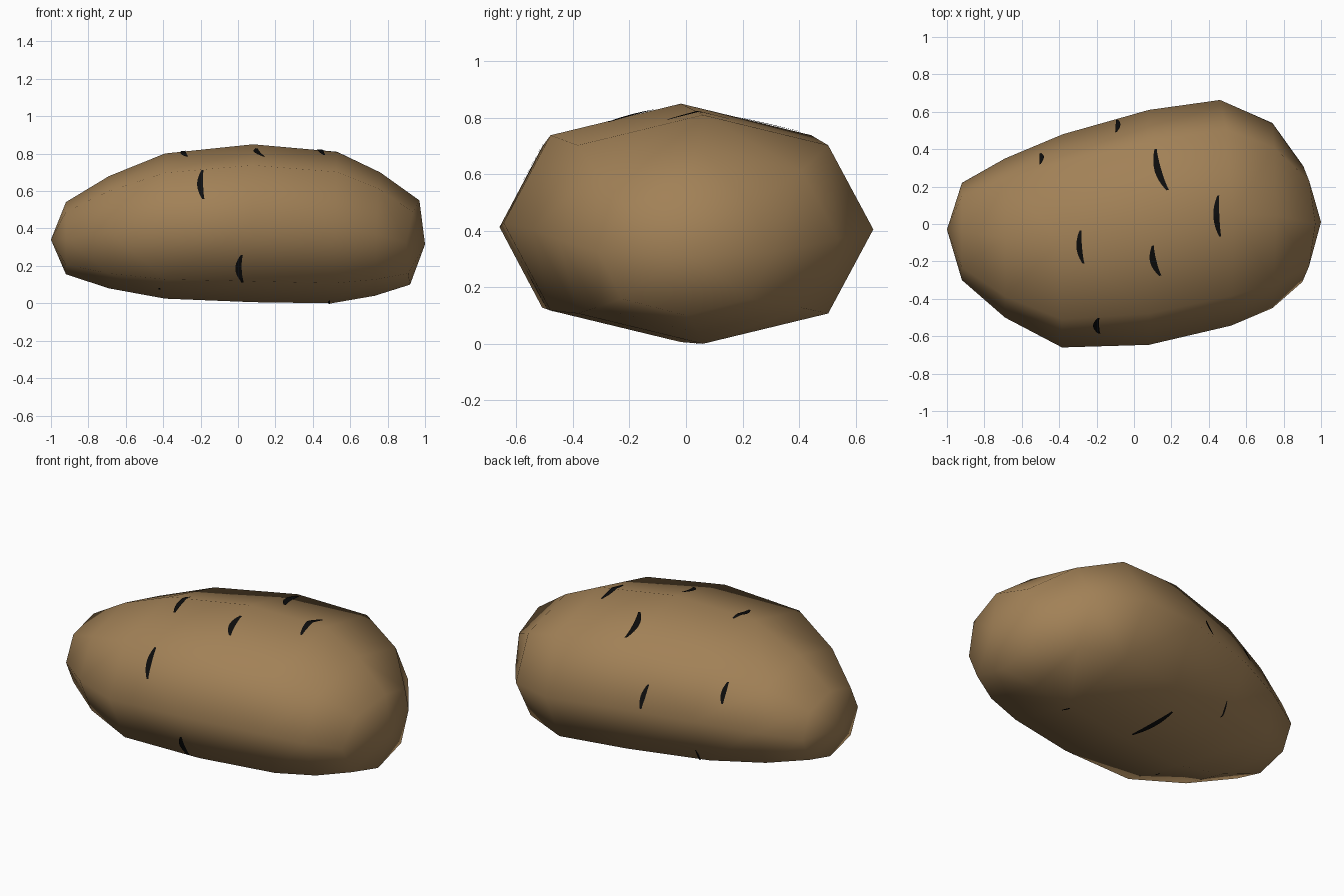
import bpy, bmesh, math
from mathutils import Vector
from mathutils.bvhtree import BVHTree

if "Cube" in bpy.data.objects:
    bpy.data.objects.remove(bpy.data.objects["Cube"])


def material(name, rgb):
    m = bpy.data.materials.new(name)
    m.diffuse_color = (*rgb, 1)
    m.use_nodes = True
    m.node_tree.nodes["Principled BSDF"].inputs["Base Color"].default_value = m.diffuse_color
    return m


SKIN = material("potato skin brown", (0.36, 0.22, 0.095))
DARK = material("eye black", (0.004, 0.004, 0.004))


def add_object(name, bm, mat):
    mesh = bpy.data.meshes.new(name)
    bm.to_mesh(mesh)
    mesh.materials.append(mat)
    mesh.shade_smooth()
    ob = bpy.data.objects.new(name, mesh)
    bpy.context.collection.objects.link(ob)
    return ob


# Body: eight-sided rings between two poles
# (x at +y, top, -y, bottom), (y centre, y half), (z centre, z half)
RINGS = [
    ((-0.92, -0.92, -0.92, -0.92), (-0.04, 0.26), (0.348, 0.193)),
    ((-0.69, -0.69, -0.69, -0.69), (-0.075, 0.425), (0.38, 0.30)),
    ((-0.38, -0.39, -0.385, -0.39), (-0.09, 0.57), (0.413, 0.388)),
    ((0.08, 0.08, 0.08, 0.08), (-0.018, 0.628), (0.428, 0.422)),
    ((0.46, 0.53, 0.52, 0.50), (0.06, 0.603), (0.405, 0.405)),
    ((0.74, 0.76, 0.74, 0.73), (0.045, 0.495), (0.37, 0.33)),
    ((0.905, 0.97, 0.90, 0.92), (0.0, 0.31), (0.325, 0.225)),
]
DIAGONAL = 0.735

bm = bmesh.new()
rings = []
for xs, (yc, hy), (zc, hz) in RINGS:
    ring = []
    for k in range(8):
        a = k * math.pi / 4
        f = DIAGONAL * math.sqrt(2) if k % 2 else 1
        x = (xs[k // 2] + xs[((k + 1) // 2) % 4]) / 2
        ring.append(bm.verts.new((x, yc + f * hy * math.cos(a), zc + f * hz * math.sin(a))))
    rings.append(ring)
for r, s in zip(rings, rings[1:]):
    for k in range(8):
        n = (k + 1) % 8
        bm.faces.new((r[k], r[n], s[n], s[k]))
for co, ring in (((-1, -0.03, 0.34), rings[0]), ((1, 0.01, 0.315), rings[-1])):
    pole = bm.verts.new(co)
    for k in range(8):
        bm.faces.new((pole, ring[k], ring[(k + 1) % 8]))
bmesh.ops.triangulate(bm, faces=[f for f in bm.faces if len(f.verts) == 4])
bmesh.ops.recalc_face_normals(bm, faces=bm.faces)
add_object("potato_body", bm, SKIN)
surface = BVHTree.FromBMesh(bm)


# Eyes: thin curved slits laid on the skin, seen along a given direction
def eye(name, view, start, end, bow, width, steps=12):
    p, q = Vector(start), Vector(end)
    along = (q - p).normalized()
    side = Vector((-along.y, along.x))
    b = bmesh.new()
    rows = []
    for i in range(steps + 1):
        t = i / steps
        mid = p.lerp(q, t) + side * bow * 4 * t * (1 - t)
        half = width / 2 * (0.35 + 0.65 * math.sin(math.pi * t))
        row = []
        for s in (-1, 0, 1):
            u, v = mid + side * half * s
            origin, ray = {
                "top": ((u, v, 3), (0, 0, -1)),
                "bottom": ((u, v, -3), (0, 0, 1)),
                "front": ((u, -3, v), (0, 1, 0)),
                "back": ((u, 3, v), (0, -1, 0)),
            }[view]
            hit, normal, _, _ = surface.ray_cast(Vector(origin), Vector(ray))
            row.append(b.verts.new(hit + normal * 0.005))
        rows.append(row)
    for r, s in zip(rows, rows[1:]):
        for k in range(2):
            b.faces.new((r[k], r[k + 1], s[k + 1], s[k]))
    bmesh.ops.recalc_face_normals(b, faces=b.faces)
    # face outward like the skin below
    b.faces.ensure_lookup_table()
    f = b.faces[steps]
    if f.normal.dot(surface.find_nearest(f.calc_center_median())[1]) < 0:
        bmesh.ops.reverse_faces(b, faces=b.faces)
    add_object(name, b, DARK)
    b.free()


EYES = [
    ("top", (0.115, 0.40), (0.18, 0.18), 0.02 * -1, 0.036),
    ("top", (0.45, 0.15), (0.46, -0.065), -0.015, 0.032),
    ("top", (-0.285, -0.035), (-0.27, -0.21), -0.015, 0.03),
    ("top", (0.10, -0.115), (0.14, -0.275), -0.018, 0.034),
    ("front", (-0.19, 0.71), (-0.185, 0.555), -0.015, 0.032),
    ("front", (0.02, 0.26), (0.025, 0.115), -0.02, 0.034),
    ("back", (-0.095, 0.56), (-0.09, 0.44), 0.008, 0.026),
    ("back", (-0.50, 0.62), (-0.50, 0.51), 0.008, 0.024),
    ("bottom", (0.03, 0.02), (-0.05, 0.26), 0.015, 0.036),
    ("bottom", (-0.33, 0.33), (-0.33, 0.38), 0.003, 0.012),
    ("bottom", (0.49, -0.02), (0.49, 0.05), 0.003, 0.012),
    ("bottom", (-0.42, -0.28), (-0.42, -0.32), 0.002, 0.012),
]
for i, spec in enumerate(EYES):
    eye(f"potato_eye_{i + 1}", *spec)
bm.free()
